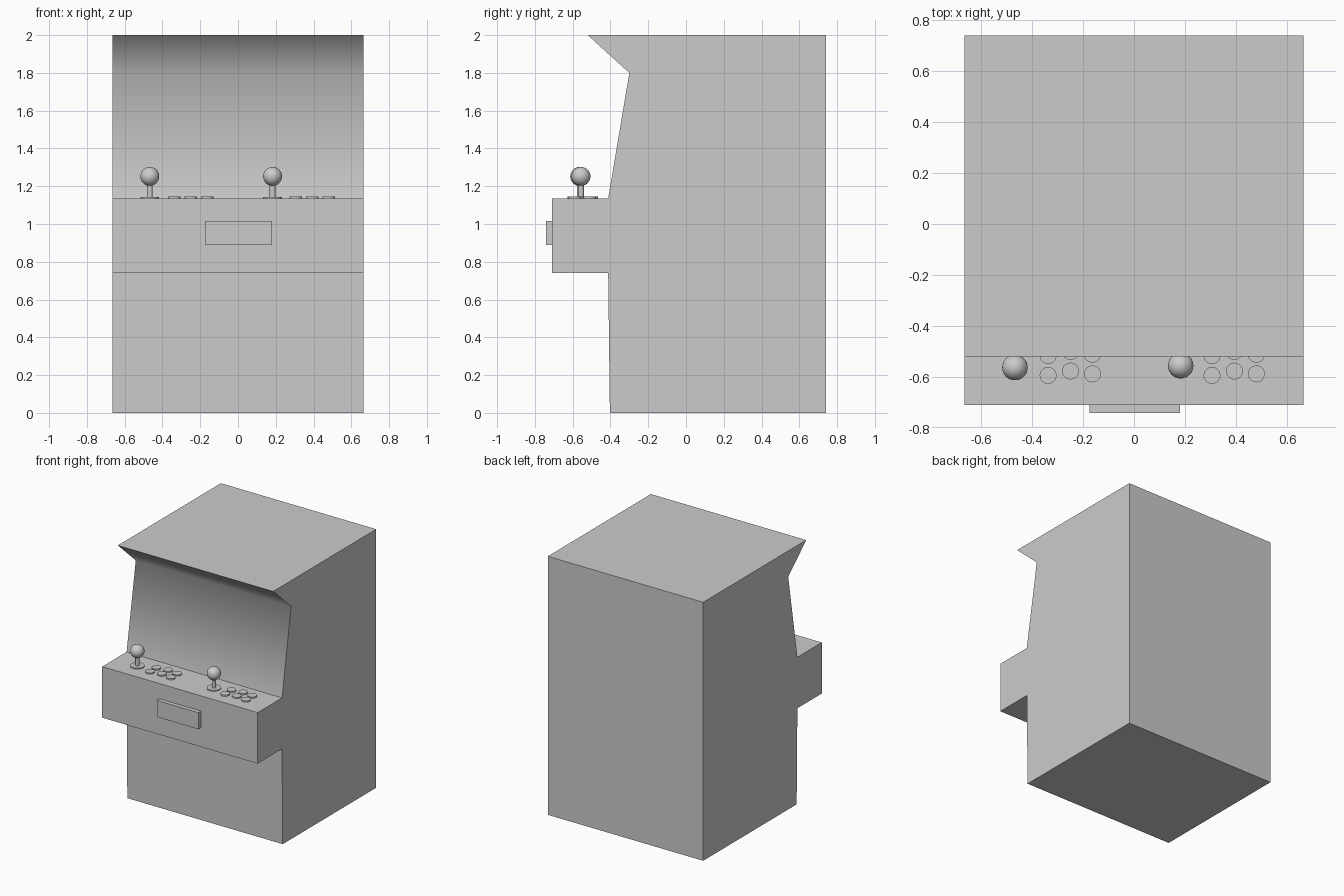
import bpy, bmesh
from math import radians

if "Cube" in bpy.data.objects:
    bpy.data.objects.remove(bpy.data.objects["Cube"])

TOP = 1.135  # height of the control panel


def finish(obj, name, angle=40):
    obj.name = name
    bpy.ops.object.select_all(action='DESELECT')
    obj.select_set(True)
    bpy.context.view_layer.objects.active = obj
    bpy.ops.object.shade_smooth_by_angle(angle=radians(angle))
    return obj


def prism(name, profile, half_width, angle):
    """Extrude a (y, z) side profile across x."""
    bm = bmesh.new()
    face = bm.faces.new([bm.verts.new((-half_width, y, z)) for y, z in profile])
    ext = bmesh.ops.extrude_face_region(bm, geom=[face], use_keep_orig=True)
    moved = [v for v in ext['geom'] if isinstance(v, bmesh.types.BMVert)]
    bmesh.ops.translate(bm, vec=(2 * half_width, 0, 0), verts=moved)
    bmesh.ops.recalc_face_normals(bm, faces=bm.faces)
    mesh = bpy.data.meshes.new(name)
    bm.to_mesh(mesh)
    bm.free()
    obj = bpy.data.objects.new(name, mesh)
    bpy.context.collection.objects.link(obj)
    return finish(obj, name, angle)


def cylinder(name, x, y, z0, z1, r):
    bpy.ops.mesh.primitive_cylinder_add(vertices=32, radius=r, depth=z1 - z0,
                                        location=(x, y, (z0 + z1) / 2))
    return finish(bpy.context.object, name)


# Cabinet body: screen face and overhang blend smoothly into each other
prism("cabinet", [(0.74, 0), (0.74, 2), (-0.52, 2), (-0.30, 1.80), (-0.412, TOP),
                  (-0.71, TOP), (-0.71, 0.74), (-0.412, 0.74), (-0.403, 0)], 0.665, 60)

# Coin plate on the front of the control panel
bpy.ops.mesh.primitive_cube_add(size=1, location=(0.003, -0.725, 0.953))
plate = bpy.context.object
plate.name = "coin_plate"
plate.scale = (0.356, 0.034, 0.128)

# Joystick and six buttons for each player
button_rows = [(0, -0.594), (0.088, -0.577), (0.174, -0.588),
               (0, -0.516), (0.088, -0.500), (0.174, -0.511)]
players = [("left", -0.467, -0.563, -0.337), ("right", 0.183, -0.556, 0.306)]
for side, jx, jy, bx in players:
    cylinder(f"{side}_joystick_base", jx, jy, TOP - 0.004, TOP + 0.008, 0.05)
    cylinder(f"{side}_joystick_shaft", jx, jy, TOP, 1.24, 0.015)
    bpy.ops.mesh.primitive_uv_sphere_add(segments=32, ring_count=16, radius=0.05,
                                         location=(jx, jy, 1.252))
    finish(bpy.context.object, f"{side}_joystick_ball")
    for i, (dx, y) in enumerate(button_rows, 1):
        cylinder(f"{side}_button_{i}", bx + dx, y, TOP - 0.004, TOP + 0.01, 0.033)
